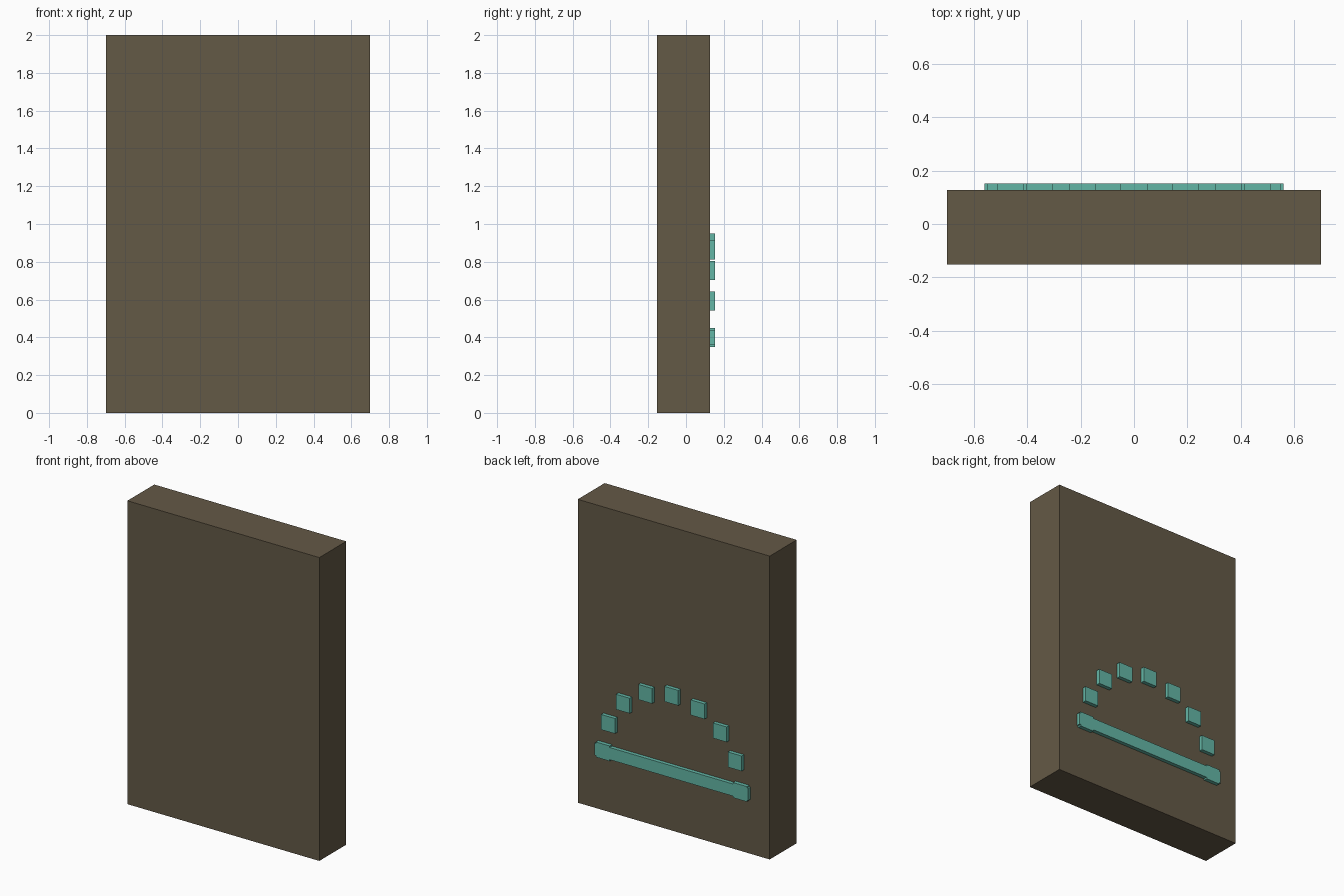
import bpy, bmesh, math

if "Cube" in bpy.data.objects:
    bpy.data.objects.remove(bpy.data.objects["Cube"])

FRONT, FACE, BACK = -0.1525, 0.1275, 0.1525   # slab front, slab back, relief surface
EMBED = 0.01                                  # relief sinks slightly into the slab
ARC_Z, RADIUS, HALF = 0.4, 0.5, 0.05          # arc centre height, radius, marker half size


def material(name, color):
    mat = bpy.data.materials.new(name)
    mat.diffuse_color = (*color, 1)
    mat.use_nodes = True
    mat.node_tree.nodes["Principled BSDF"].inputs["Base Color"].default_value = mat.diffuse_color
    return mat


def extrude(name, outline, y0, y1, mat):
    """Extrude an (x, z) outline from y0 to y1."""
    bm = bmesh.new()
    face = bm.faces.new([bm.verts.new((x, y0, z)) for x, z in outline])
    new = bmesh.ops.extrude_face_region(bm, geom=[face])["geom"]
    bmesh.ops.translate(bm, vec=(0, y1 - y0, 0),
                        verts=[v for v in new if isinstance(v, bmesh.types.BMVert)])
    bmesh.ops.recalc_face_normals(bm, faces=bm.faces)
    mesh = bpy.data.meshes.new(name)
    bm.to_mesh(mesh)
    bm.free()
    mesh.materials.append(mat)
    obj = bpy.data.objects.new(name, mesh)
    bpy.context.collection.objects.link(obj)
    return obj


def rect(x0, x1, z0, z1):
    return [(x0, z0), (x1, z0), (x1, z1), (x0, z1)]


stone = material("dark_stone", (0.127, 0.10, 0.061))
teal = material("teal_inlay", (0.127, 0.47, 0.38))

# Upright slab
extrude("slab", rect(-0.7, 0.7, 0, 2), FRONT, FACE, stone)

# Square markers along the half circle
for i in range(1, 8):
    a = math.pi * i / 8
    x, z = RADIUS * math.cos(a), ARC_Z + RADIUS * math.sin(a)
    extrude(f"arc_marker_{i}", rect(x - HALF, x + HALF, z - HALF, z + HALF),
            FACE - EMBED, BACK, teal)

# Base bar with a marker merged into each end
quarter = [(0.56, 0.04), (0.55, 0.04), (0.55, 0.05), (0.45, 0.05), (0.45, 0.04)]
upper = quarter + [(-x, z) for x, z in reversed(quarter)]
outline = upper + [(x, -z) for x, z in reversed(upper)]
extrude("base_bar", [(x, ARC_Z + z) for x, z in outline], FACE - EMBED, BACK, teal)
